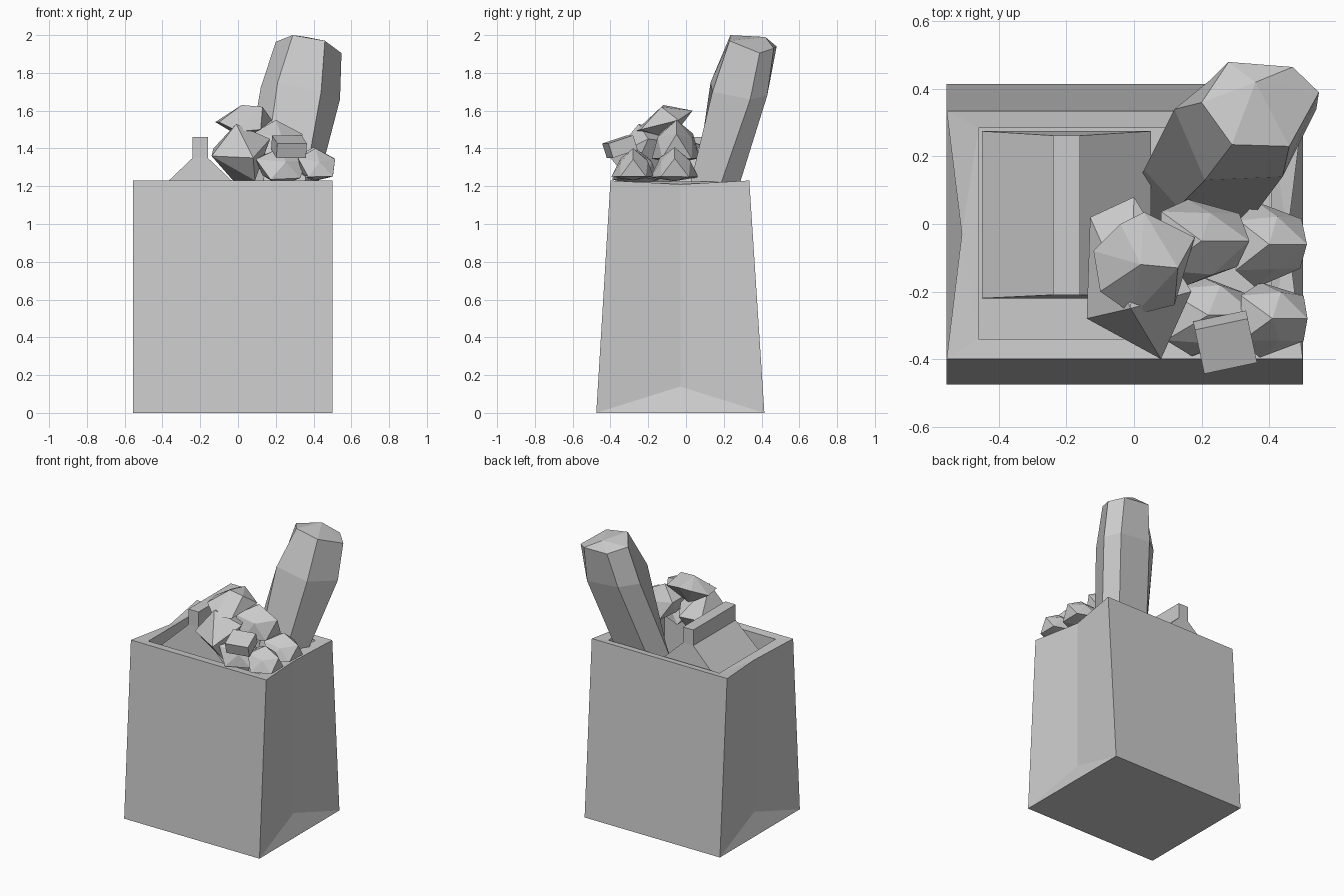
import bpy, bmesh, random
from math import radians
from mathutils import Matrix, Vector

cube = bpy.data.objects.get("Cube")
if cube:
    bpy.data.objects.remove(cube, do_unlink=True)

grey = bpy.data.materials.new("plain_grey")
grey.use_nodes = True
grey.diffuse_color = (0.6, 0.6, 0.6, 1)
grey.node_tree.nodes["Principled BSDF"].inputs["Base Color"].default_value = (0.6, 0.6, 0.6, 1)


def finish(name, bm):
    """Turn a bmesh into a flat shaded object."""
    bmesh.ops.recalc_face_normals(bm, faces=bm.faces)
    mesh = bpy.data.meshes.new(name)
    bm.to_mesh(mesh)
    bm.free()
    mesh.materials.append(grey)
    obj = bpy.data.objects.new(name, mesh)
    bpy.context.collection.objects.link(obj)
    return obj


def rectangle(bm, x0, x1, y0, y1, z):
    return [bm.verts.new(p) for p in ((x0, y0, z), (x1, y0, z), (x1, y1, z), (x0, y1, z))]


def bridge(bm, low, high):
    n = len(low)
    for i in range(n):
        j = (i + 1) % n
        bm.faces.new((low[i], low[j], high[j], high[i]))


def loft(name, rings, apex=None):
    """Join rings of points bottom to top, with an optional peaked cap."""
    bm = bmesh.new()
    loops = [[bm.verts.new(p) for p in ring] for ring in rings]
    for low, high in zip(loops, loops[1:]):
        bridge(bm, low, high)
    bm.faces.new(loops[0])
    if apex:
        tip = bm.verts.new(apex)
        top = loops[-1]
        for i, v in enumerate(top):
            bm.faces.new((v, top[(i + 1) % len(top)], tip))
    else:
        bm.faces.new(loops[-1])
    return finish(name, bm)


def hull(name, points):
    """Crumpled lump from its corner points."""
    bm = bmesh.new()
    for p in points:
        bm.verts.new(p)
    res = bmesh.ops.convex_hull(bm, input=bm.verts)
    loose = [g for g in res["geom_interior"] if isinstance(g, bmesh.types.BMVert)]
    bmesh.ops.delete(bm, geom=loose, context="VERTS")
    return finish(name, bm)


def crumple(name, centre, radii, seed):
    """Crumpled ball: icosahedron with corners pushed in and out."""
    rng = random.Random(seed)
    bm = bmesh.new()
    bmesh.ops.create_icosphere(bm, subdivisions=1, radius=1)
    for i, v in enumerate(bm.verts):
        push = rng.uniform(0.6, 0.8) if i % 3 == 0 else rng.uniform(0.95, 1.15)
        v.co = Vector(centre) + Vector([c * r * push for c, r in zip(v.co, radii)])
    return finish(name, bm)


# Open bin, tapered front to back, with dented sides
MID, HALF = -0.0275, 0.5275
bm = bmesh.new()
base = rectangle(bm, MID - HALF, MID + HALF, -0.475, 0.415, 0)
top = rectangle(bm, MID - HALF, MID + HALF, -0.4, 0.335, 1.23)
inner = rectangle(bm, MID - 0.433, MID + 0.433, -0.34, 0.285, 1.225)
floor = rectangle(bm, MID - 0.433, MID + 0.433, -0.34, 0.285, 0.2)
bm.faces.new(base)
bm.faces.new(floor)
bridge(bm, floor, inner)
for a, b in ((0, 1), (2, 3)):
    bm.faces.new((base[a], base[b], top[b], top[a]))
    bm.faces.new((top[a], top[b], inner[b], inner[a]))
for a, b, side in ((1, 2, 1), (3, 0, -1)):
    x = MID + side * (HALF - 0.045)
    low = bm.verts.new((x, -0.03, 0.14))
    high = bm.verts.new((x, -0.03, 1.21))
    bm.faces.new((base[a], base[b], low))
    for c in (a, b):
        bm.faces.new((base[c], low, high, top[c]))
        bm.faces.new((top[c], high, inner[c]))
    bm.faces.new((high, inner[a], inner[b]))
finish("bin", bm)


# Gabled carton with a tall top seam
def oblong(x0, x1, y0, y1, z):
    return [(x0, y0, z), (x1, y0, z), (x1, y1, z), (x0, y1, z)]


loft("carton", [
    oblong(-0.45, 0.05, -0.22, 0.275, 0.6),
    oblong(-0.45, 0.05, -0.22, 0.275, 1.15),
    oblong(-0.24, -0.16, -0.21, 0.262, 1.35),
    oblong(-0.24, -0.16, -0.21, 0.262, 1.46)])

# Leaning six sided loaf
foot = [(0.13, 0.05, 1.2), (0.35, 0.02, 1.2), (0.42, 0.18, 1.2),
        (0.36, 0.28, 1.2), (0.12, 0.27, 1.2), (0.03, 0.16, 1.2)]
waist = [(0.21, 0.13, 1.75), (0.44, 0.14, 1.7), (0.54, 0.34, 1.66),
         (0.47, 0.43, 1.68), (0.23, 0.43, 1.7), (0.12, 0.34, 1.72)]
crown = [(0.29, 0.235, 2), (0.46, 0.23, 1.97), (0.548, 0.39, 1.905),
         (0.47, 0.465, 1.93), (0.28, 0.48, 1.94), (0.2, 0.36, 1.965)]
buried = [(x - 0.06, y - 0.1, 0.85) for x, y, z in foot]
loft("loaf", [buried, foot, waist, crown], (0.36, 0.42, 1.99))

# Crumpled paper heap
hull("paper_top", [
    (-0.12, -0.08, 1.54), (-0.04, 0, 1.58), (0.03, 0.035, 1.6), (0.18, -0.04, 1.55),
    (0.13, -0.13, 1.62), (0.02, -0.12, 1.63), (0.12, -0.24, 1.5), (0, -0.27, 1.49),
    (-0.1, -0.2, 1.54), (0.03, -0.08, 1.45)])
hull("paper_front", [
    (-0.01, -0.25, 1.53), (-0.14, -0.28, 1.36), (0.08, -0.4, 1.35), (0.09, -0.3, 1.23),
    (-0.13, 0.02, 1.4), (0, 0.08, 1.42), (0.17, -0.2, 1.45), (0, -0.1, 1.2)])
crumple("paper_middle", (0.2, -0.05, 1.41), (0.15, 0.15, 0.14), 4)
crumple("paper_left", (0.4, -0.06, 1.3), (0.13, 0.14, 0.11), 7)
crumple("paper_corner", (0.41, -0.28, 1.3), (0.12, 0.12, 0.1), 11)
crumple("paper_low", (0.22, -0.27, 1.29), (0.16, 0.13, 0.11), 15)

# Small tilted packet resting on the heap
bm = bmesh.new()
bmesh.ops.create_cube(bm, size=1)
turn = Matrix.Rotation(radians(12), 4, "Z") @ Matrix.Rotation(radians(18), 4, "X")
place = Matrix.Translation((0.27, -0.35, 1.41)) @ turn
bmesh.ops.transform(bm, verts=bm.verts, matrix=place @ Matrix.Diagonal((0.16, 0.14, 0.08, 1)))
finish("packet", bm)
